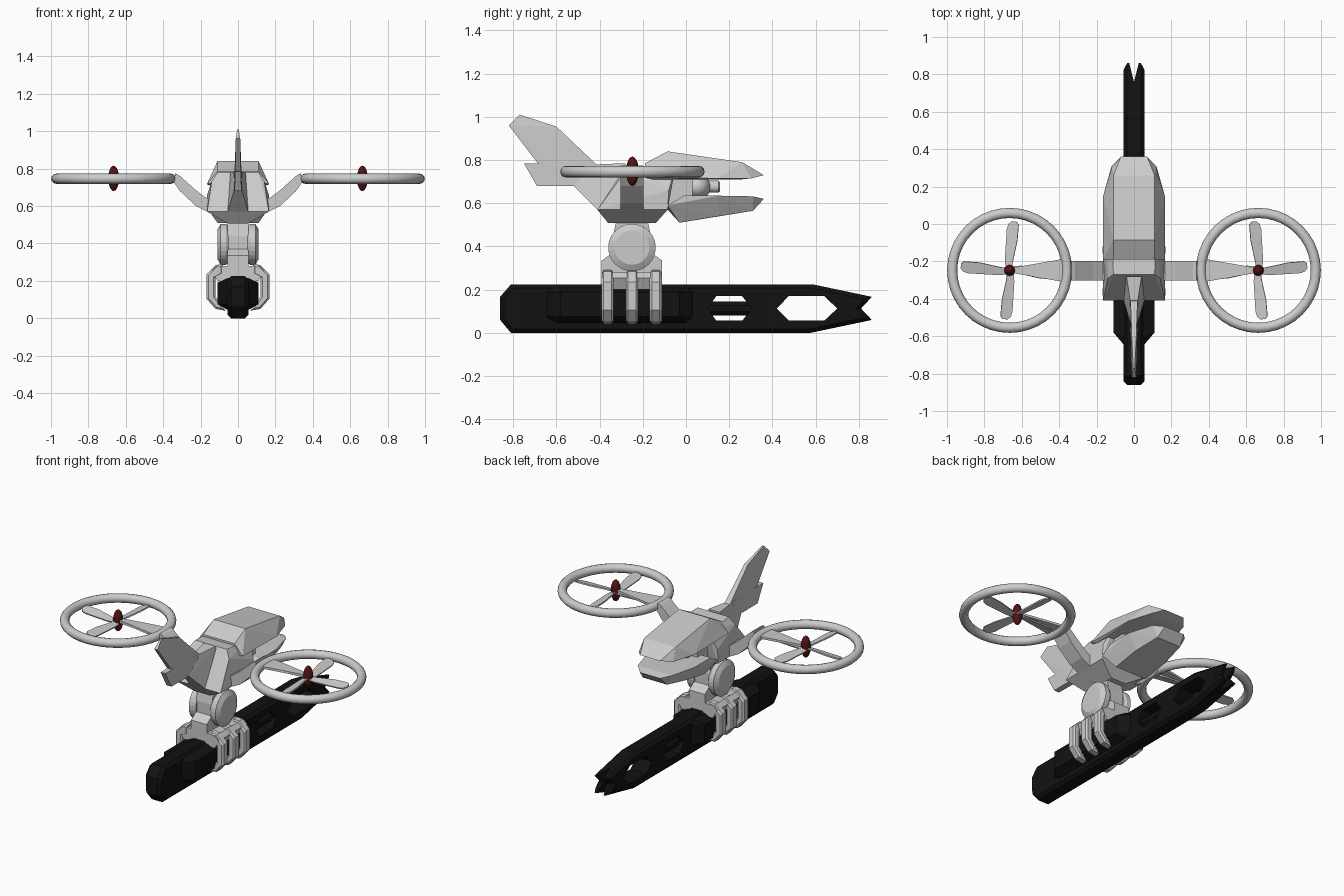
import bpy, bmesh, math
from mathutils import Matrix, Vector

if "Cube" in bpy.data.objects:
    bpy.data.objects.remove(bpy.data.objects["Cube"])


def material(name, rgb):
    m = bpy.data.materials.new(name)
    m.diffuse_color = (*rgb, 1)
    m.use_nodes = True
    m.node_tree.nodes["Principled BSDF"].inputs["Base Color"].default_value = m.diffuse_color
    return m


BLACK = material("black", (0.006, 0.006, 0.006))
RED = material("dark_red", (0.09, 0.006, 0.006))


def finish(name, bm, mat=None, smooth=False):
    bmesh.ops.recalc_face_normals(bm, faces=bm.faces[:])
    me = bpy.data.meshes.new(name)
    bm.to_mesh(me)
    bm.free()
    ob = bpy.data.objects.new(name, me)
    bpy.context.collection.objects.link(ob)
    if mat:
        me.materials.append(mat)
    if smooth:
        for p in me.polygons:
            p.use_smooth = True
    return ob


def hull(name, pts, mat=None, mirror=True):
    """Convex solid from points, mirrored in x."""
    bm = bmesh.new()
    for x, y, z in pts:
        bm.verts.new((x, y, z))
        if mirror:
            bm.verts.new((-x, y, z))
    r = bmesh.ops.convex_hull(bm, input=bm.verts[:])
    junk = [v for v in r["geom_interior"] if isinstance(v, bmesh.types.BMVert)]
    bmesh.ops.delete(bm, geom=junk, context='VERTS')
    bmesh.ops.dissolve_limit(bm, angle_limit=0.02, verts=bm.verts[:], edges=bm.edges[:])
    return finish(name, bm, mat)


def prism(name, pts, axis, lo, hi, bevel=0, mat=None):
    """Profile extruded along x (points y,z), y (points x,z) or z (points x,y)."""
    bm = bmesh.new()

    def at(p, d):
        return {"x": (d, *p), "y": (p[0], d, p[1]), "z": (*p, d)}[axis]
    a = [bm.verts.new(at(p, lo)) for p in pts]
    b = [bm.verts.new(at(p, hi)) for p in pts]
    caps = [bm.faces.new(a), bm.faces.new(b)]
    n = len(pts)
    for i in range(n):
        bm.faces.new((a[i], a[(i + 1) % n], b[(i + 1) % n], b[i]))
    if bevel:
        bmesh.ops.recalc_face_normals(bm, faces=bm.faces[:])
        edges = [e for f in caps for e in f.edges]
        bmesh.ops.bevel(bm, geom=edges, offset=bevel, segments=1, affect='EDGES')
    return finish(name, bm, mat)


def circle(cx, cy, r, n):
    return [(cx + r * math.cos(math.tau * i / n + math.pi / n),
             cy + r * math.sin(math.tau * i / n + math.pi / n)) for i in range(n)]


def ball(name, loc, scale, mat=None):
    bm = bmesh.new()
    bmesh.ops.create_uvsphere(bm, u_segments=20, v_segments=12, radius=1,
                              matrix=Matrix.LocRotScale(Vector(loc), None, Vector(scale)))
    return finish(name, bm, mat, True)


def cut(ob, cutter):
    m = ob.modifiers.new("cut", 'BOOLEAN')
    m.operation, m.solver, m.object = 'DIFFERENCE', 'EXACT', cutter
    cutter.hide_render = True
    bpy.context.view_layer.objects.active = ob
    bpy.ops.object.modifier_apply(modifier=m.name)
    bpy.data.objects.remove(cutter)


# Long carried beam with forked tip and hexagonal windows
beam = prism("beam", [(-.86, .06), (-.81, 0), (.575, 0), (.86, .06), (.81, .113), (.86, .167),
                      (.585, .225), (-.81, .225), (-.86, .167)], "x", -.055, .055, .018, BLACK)
for y0, y1, y2, y3 in ((.42, .475, .64, .70), (.10, .14, .26, .305)):
    cut(beam, prism("window_cutter", [(y0, .113), (y1, .057), (y2, .057), (y3, .113),
                                      (y2, .17), (y1, .17)], "x", -.2, .2))
cut(beam, prism("fork_cutter", [(0, .76), (.035, .9), (-.035, .9)], "z", -.1, .4))
prism("inner_barrel", [(x, z) for x, z in circle(0, .113, .036, 8)], "y", .02, .31, 0, BLACK)
hull("beam_sleeve", [(x, y, z) for x, y in ((.055, -.645), (.11, -.58), (.11, -.03), (.055, .03))
                     for z in (.075, .19)] + [(.055, -.6, .215), (.055, 0, .215),
                                              (.055, -.6, .045), (.055, 0, .045)], BLACK)

# Claw: palm and three fingers a side
hull("palm", [(x, y, z) for y in (-.39, -.11) for x, z in ((.115, .28), (.14, .255), (.11, .2))])
hull("palm_ridge", [(.055, -.39, .25), (.055, -.11, .25), (.055, -.39, .335), (.055, -.11, .335),
                    (.055, -.34, .37), (.055, -.16, .37)])
for s, side in ((1, "right"), (-1, "left")):
    for i, y in enumerate((-.363, -.25, -.14)):
        prism(f"finger_{side}_{i + 1}",
              [(s * x, z) for x, z in ((.08, .29), (.118, .285), (.168, .235), (.168, .105),
                                       (.12, .05), (.065, .04), (.12, .115), (.12, .215), (.08, .235))],
              "y", y - .028, y + .028, .01)
    # Wrist disc with chamfered rim
    hull(f"wrist_disc_{side}", [(s * x, y, z) for x, r in ((.05, .1), (.065, .11), (.093, .11), (.11, .08))
                                for y, z in circle(-.25, .395, r, 28)], None, False)
hull("wrist_link", [(.055, y, z) for y, z in ((-.34, .36), (-.16, .36), (-.34, .44), (-.16, .44),
                                              (-.32, .53), (-.18, .53))])

# Fuselage core: lower keel, upper hull, neck
hull("keel", [(.165, -.41, .57), (.165, -.085, .57), (.055, -.36, .508), (.055, -.14, .508)])
hull("core", [(.165, -.41, .57), (.165, -.085, .57), (.165, -.08, .66), (.14, -.29, .735),
              (.11, -.27, .78), (.12, -.05, .76)])
hull("neck", [(.1, y, z) for y in (-.12, .03) for z in (.58, .73)])

# Upper and lower nose shells with sensor between
hull("canopy", [(.11, -.19, .785), (.11, -.085, .84), (.11, .26, .79), (.07, .36, .73),
                (.165, -.19, .72), (.165, .15, .715), (.12, .3, .715), (.1, .25, .71), (.15, -.15, .71)])
hull("lower_nose", [(.165, -.085, .59), (.11, -.085, .57), (.165, -.01, .635), (.11, -.03, .51),
                    (.165, .15, .635), (.11, .15, .54), (.12, .31, .632), (.085, .31, .565), (.07, .36, .62)])
ball("sensor", (0, .05, .675), (.085, .065, .058))
prism("sensor_lens", circle(0, .677, .028, 16), "y", .06, .157, .006)

# Tail fin: blade, rear lug, thick root
hull("tail_blade", [(.012, -.82, .96), (.004, -.77, 1.01), (.012, -.6, .955), (.022, -.33, .70),
                    (.022, -.52, .68), (.015, -.69, .79)])
hull("tail_lug", [(.016, -.75, .785), (.018, -.69, .68), (.02, -.5, .68), (.02, -.43, .785)])
hull("tail_root", [(.055, -.41, .57), (.022, -.52, .68), (.055, -.28, .57), (.04, -.28, .785),
                   (.02, -.41, .78)])

# Rotor on each side
CX, CY, CZ = .665, -.248, .746
BLADE = [(-.022, .02), (-.025, .06), (-.015, .22), (-.006, .248), (.012, .262), (.038, .26),
         (.05, .243), (.043, .16), (.016, .04), (.016, .02)]
for s, side in ((1, "right"), (-1, "left")):
    prism(f"arm_{side}", [(s * x, z) for x, z in ((.13, .57), (.165, .57), (.225, .60), (.31, .68),
                                                  (.345, .73), (.335, .775), (.315, .765), (.22, .68),
                                                  (.165, .64), (.13, .64))], "y", -.302, -.197)
    hull(f"rotor_strut_{side}", [(s * x, CY + y, CZ + z) for x, w in ((.35, .066), (.65, .014))
                                 for y in (-w, w) for z in (0, .014)], None, False)
    bpy.ops.mesh.primitive_torus_add(location=(s * CX, CY, CZ), major_radius=.307, minor_radius=.027,
                                     major_segments=40, minor_segments=12)
    ring = bpy.context.object
    ring.name = f"rotor_ring_{side}"
    bpy.ops.object.shade_smooth()
    for k in range(4):
        blade = prism(f"rotor_blade_{side}_{k + 1}", [(-s * x, y) for x, y in BLADE], "z", -.004, .004)
        blade.matrix_world = (Matrix.Translation((s * CX, CY, CZ - .004))
                              @ Matrix.Rotation(k * math.pi / 2, 4, 'Z')
                              @ Matrix.Rotation(s * .25, 4, 'Y'))
    ball(f"rotor_hub_{side}", (s * CX, CY, .748), (.029, .029, .068), RED)
